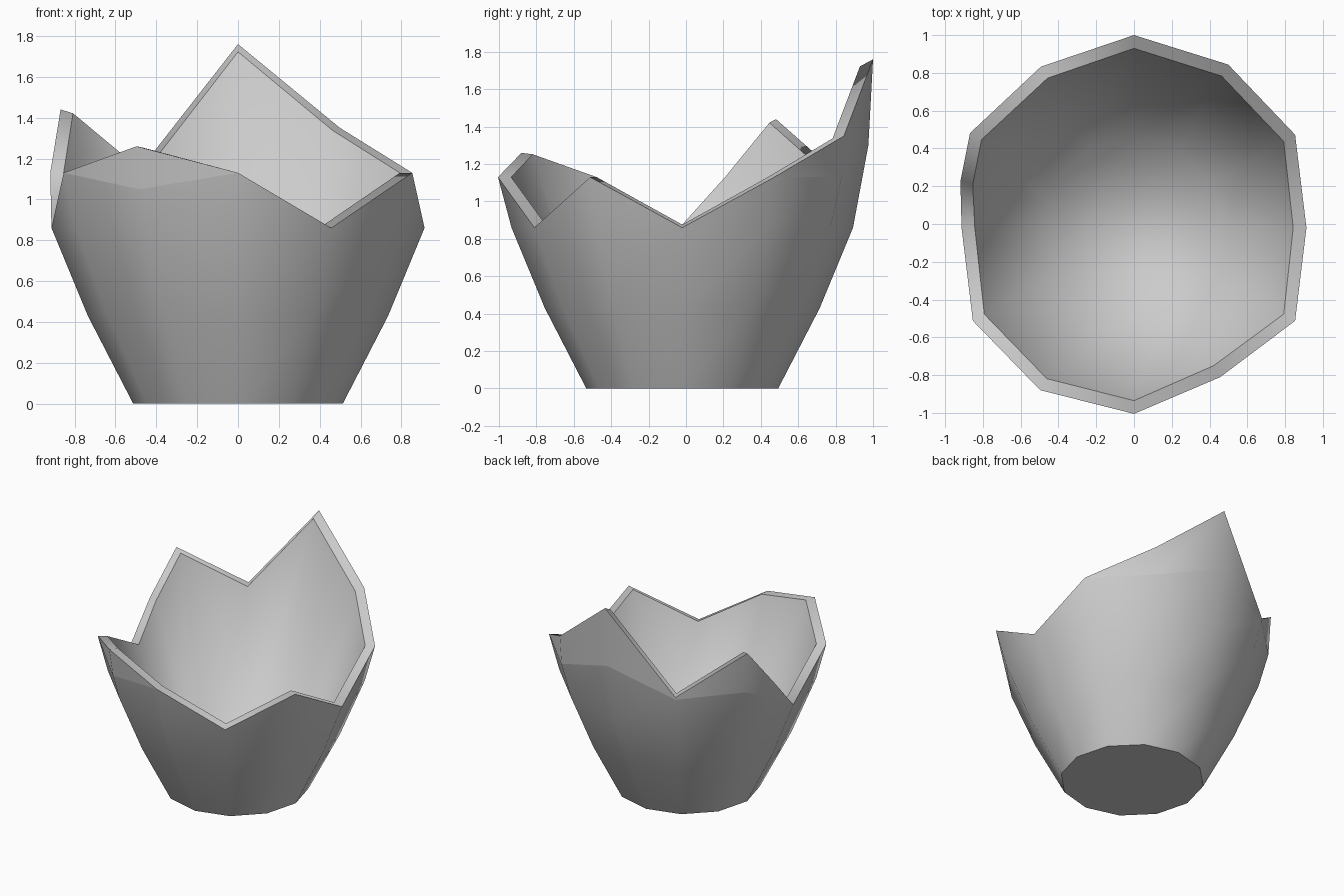
import bpy, bmesh
from math import sin, cos, radians

if "Cube" in bpy.data.objects:
    bpy.data.objects.remove(bpy.data.objects["Cube"])

CY, WALL, FLOOR = -0.02, 0.07, 0.07
PROFILE = [(0, .513), (.43, .735), (.86, .913), (1.13, .985), (1.3, .995), (1.76, 1.02)]  # z, radius

# Columns around the bowl: angle, rim height, height of the crease under the broken rim
COLUMNS = [(0, .86, .86), (30, 1.13, 1.13), (60, 1.35, 1.13), (90, 1.76, 1.30),
           (120, 1.13, 1.11), (150, 1.44, 1.13), (165, 1.13, 1.0), (180, .86, .86),
           (210, 1.13, 1.13), (240, 1.26, 1.05), (270, 1.13, 1.13), (300, .86, .86),
           (330, 1.13, 1.13)]


def radius(z):
    for (z0, r0), (z1, r1) in zip(PROFILE, PROFILE[1:]):
        if z <= z1:
            return r0 + (r1 - r0) * (z - z0) / (z1 - z0)
    return PROFILE[-1][1]


def wall_column(bm, col, inner):
    ang, rim, crease = col
    flat = cos(radians(15)) if ang % 30 else 1      # extra column lies on a straight side
    zs = [0, .43, .86, crease, rim]
    if inner:                                       # inside is one straight slope to the floor
        zs = [FLOOR, rim + .06 * (1.13 - rim)]
    out = []
    for z in zs:
        r = radius(rim if z == zs[-1] else z) - (WALL if inner else 0)
        r *= flat
        out.append(bm.verts.new((r * cos(radians(ang)), CY + r * sin(radians(ang)), z)))
    return out


bm = bmesh.new()
outer = [wall_column(bm, c, False) for c in COLUMNS]
inner = [wall_column(bm, c, True) for c in COLUMNS]
n = len(COLUMNS)
sharp = []

# Outer wall, inner wall and broken rim
for i in range(n):
    j = (i + 1) % n
    for k in range(4):
        bm.faces.new((outer[i][k], outer[j][k], outer[j][k + 1], outer[i][k + 1]))
    bm.faces.new((inner[j][0], inner[i][0], inner[i][1], inner[j][1]))
    bm.faces.new((outer[i][4], outer[j][4], inner[j][1], inner[i][1]))
    sharp += [(outer[i][k], outer[j][k]) for k in (0, 3, 4)]
    sharp.append((inner[i][1], inner[j][1]))

# Base and inside floor
bm.faces.new([c[0] for c in reversed(outer)])
bm.faces.new([c[0] for c in inner])

for f in bm.faces:
    f.smooth = True
for a, b in sharp:
    e = bm.edges.get((a, b))
    if e:
        e.smooth = False
bmesh.ops.remove_doubles(bm, verts=bm.verts, dist=.002)
bmesh.ops.dissolve_degenerate(bm, edges=bm.edges, dist=.0005)
bmesh.ops.recalc_face_normals(bm, faces=bm.faces)

mesh = bpy.data.meshes.new("broken_shell")
bm.to_mesh(mesh)
bm.free()
shell = bpy.data.objects.new("broken_shell", mesh)
bpy.context.collection.objects.link(shell)
